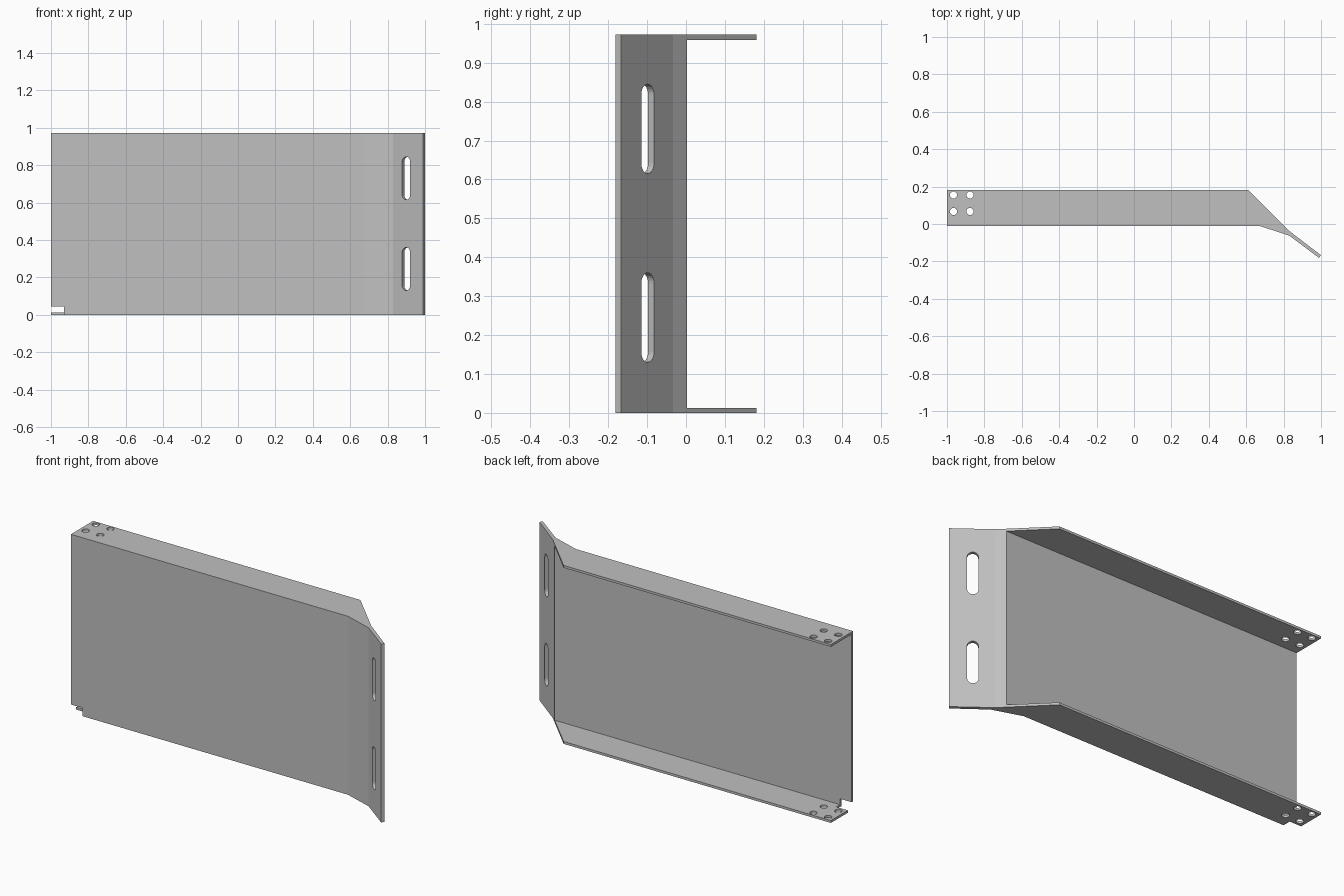
import bpy, bmesh
from math import pi, cos, sin, atan2
from mathutils import Matrix, Vector

cube = bpy.data.objects.get("Cube")
if cube:
    bpy.data.objects.remove(cube, do_unlink=True)

HEIGHT = 0.972
SHEET = 0.013
WEB_BACK = 0.003
FRONT = WEB_BACK - SHEET
DEPTH = 0.181

steel = bpy.data.materials.new("plain grey steel")
steel.use_nodes = True
grey = (0.53, 0.53, 0.53, 1)
steel.diffuse_color = grey
steel.node_tree.nodes["Principled BSDF"].inputs["Base Color"].default_value = grey


def prism(name, points, low, high, matrix=None):
    """Extrude a flat outline between two levels along its local z."""
    bm = bmesh.new()
    face = bm.faces.new([bm.verts.new((x, y, low)) for x, y in points])
    top = bmesh.ops.extrude_face_region(bm, geom=[face])["geom"]
    verts = [v for v in top if isinstance(v, bmesh.types.BMVert)]
    bmesh.ops.translate(bm, verts=verts, vec=(0, 0, high - low))
    bmesh.ops.recalc_face_normals(bm, faces=bm.faces)
    if matrix:
        bm.transform(matrix)
    mesh = bpy.data.meshes.new(name)
    bm.to_mesh(mesh)
    bm.free()
    mesh.materials.append(steel)
    obj = bpy.data.objects.new(name, mesh)
    bpy.context.collection.objects.link(obj)
    return obj


def rectangle(x0, x1, y0, y1):
    return [(x0, y0), (x1, y0), (x1, y1), (x0, y1)]


def stadium(radius, half, steps=12):
    """Round-ended outline, long in y; a circle when half is zero."""
    pts = []
    for end in (0, 1):
        shift = half if end == 0 else -half
        count = steps + 1 if half else steps
        for i in range(count):
            a = pi * (end + i / steps)
            pts.append((radius * cos(a), radius * sin(a) + shift))
    return pts


def cut(obj, cutters):
    bpy.context.view_layer.objects.active = obj
    for cutter in cutters:
        cutter.hide_render = True
        mod = obj.modifiers.new("cut", "BOOLEAN")
        mod.operation = "DIFFERENCE"
        mod.solver = "EXACT"
        mod.object = cutter
        bpy.ops.object.modifier_apply(modifier=mod.name)
        bpy.data.objects.remove(cutter, do_unlink=True)


# Web panel with its solid bend and angled mounting flap
flap_front = Vector((0.989, -DEPTH))
flap_back = Vector((1.0, -0.167))
corner = (0.789, WEB_BACK)
web = prism("web_and_flap", [
    (-1, FRONT), (0.67, FRONT), (0.83, -0.062), flap_front,
    flap_back, (0.826, -0.034), corner, (-1, WEB_BACK)], 0, HEIGHT)

# Two long slots through the flap, and the notch in the lower corner
along = Vector((0.8, -0.6, 0))
up = Vector((0, 0, 1))
normal = along.cross(up)
slots = []
for z in (0.245, 0.73):
    m = Matrix((along, up, normal)).transposed().to_4x4()
    m.translation = (0.904, -0.107, z)
    slots.append(prism("slot_cutter", stadium(0.027, 0.088), -0.06, 0.06, m))
notch = prism("notch_cutter", rectangle(-1.1, -0.93, -0.1, 0.035), -0.1, 0.045)
cut(web, slots + [notch])

# Top and bottom flanges, each with four bolt holes
outline = [(-1, WEB_BACK), corner, (0.611, DEPTH), (-1, DEPTH)]
for name, z in (("bottom_flange", 0), ("top_flange", HEIGHT - SHEET)):
    flange = prism(name, outline, z, z + SHEET)
    cutters = [prism("hole_cutter", stadium(0.019, 0), z - 0.05, z + 0.05,
                     Matrix.Translation((x, y, 0)))
               for x in (-0.965, -0.877) for y in (0.067, 0.155)]
    if z == 0:
        cutters.append(prism("notch_cutter", rectangle(-1.1, -0.93, -0.1, 0.035), -0.1, 0.045))
    cut(flange, cutters)
